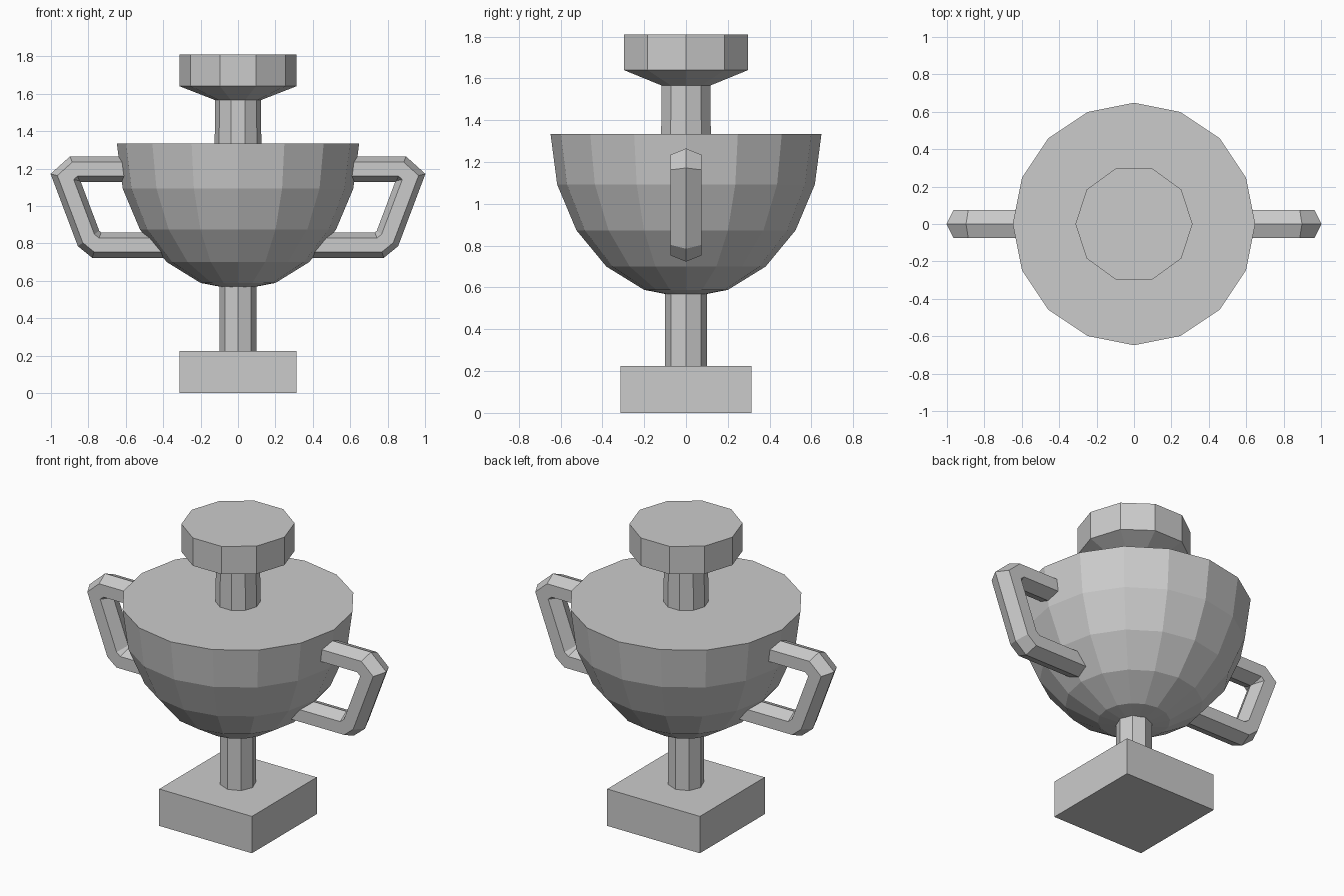
import bpy
import bmesh
from math import cos, sin, pi
from mathutils import Vector

cube = bpy.data.objects.get("Cube")
if cube:
    bpy.data.objects.remove(cube, do_unlink=True)

grey = bpy.data.materials.new("grey metal")
grey.use_nodes = True
GREY = (0.6, 0.6, 0.6, 1)
grey.diffuse_color = GREY
grey.node_tree.nodes["Principled BSDF"].inputs["Base Color"].default_value = GREY


def finish(name, bm):
    """Clean the mesh and add it to the scene as a flat-shaded object."""
    bmesh.ops.remove_doubles(bm, verts=bm.verts[:], dist=0.0005)
    bmesh.ops.recalc_face_normals(bm, faces=bm.faces[:])
    mesh = bpy.data.meshes.new(name)
    bm.to_mesh(mesh)
    bm.free()
    mesh.materials.append(grey)
    obj = bpy.data.objects.new(name, mesh)
    bpy.context.scene.collection.objects.link(obj)
    return obj


def skin(name, loops):
    """Join successive loops of points with quads and cap both ends."""
    bm = bmesh.new()
    rings = [[bm.verts.new(p) for p in loop] for loop in loops]
    n = len(rings[0])
    for a, b in zip(rings, rings[1:]):
        for i in range(n):
            j = (i + 1) % n
            bm.faces.new((a[i], a[j], b[j], b[i]))
    bm.faces.new(rings[0])
    bm.faces.new(rings[-1])
    return finish(name, bm)


def lathe(name, profile, sides):
    """Turn a (radius, height) profile about z."""
    angles = [2 * pi * i / sides for i in range(sides)]
    return skin(name, [[(r * cos(a), r * sin(a), z) for a in angles] for r, z in profile])


# Square foot
bm = bmesh.new()
bmesh.ops.create_cube(bm, size=1)
bmesh.ops.scale(bm, vec=(0.626, 0.626, 0.225), verts=bm.verts[:])
bmesh.ops.translate(bm, vec=(0, 0, 0.1125), verts=bm.verts[:])
finish("base", bm)

# Stem, closed half-sphere bowl, neck and flared knob
lathe("stem", [(0.1, 0.22), (0.1, 0.58)], 8)
RIM, RADIUS, DEPTH = 1.335, 0.648, 0.785
steps = [pi / 10 * i for i in range(5)]
bowl = [(RADIUS * cos(t), RIM - DEPTH * sin(t)) for t in steps]
lathe("bowl", bowl + [(0.001, RIM - DEPTH)], 16)
lathe("neck", [(0.125, 1.33), (0.122, 1.57)], 10)
lathe("knob", [(0.12, 1.565), (0.313, 1.64), (0.313, 1.81)], 10)

# Handles: six-sided bar swept with mitred corners, ends sunk in the bowl
path = [Vector(p) for p in ((0.56, 1.197), (0.872, 1.197), (0.922, 1.152),
                            (0.799, 0.826), (0.756, 0.791), (0.36, 0.791))]
section = [(0.068, 0), (0.037, 0.075), (-0.037, 0.075),
           (-0.068, 0), (-0.037, -0.075), (0.037, -0.075)]
normals = []
for a, b in zip(path, path[1:]):
    d = (b - a).normalized()
    normals.append(Vector((-d.y, d.x)))
loops = []
for i, p in enumerate(path):
    before, after = normals[max(i - 1, 0)], normals[min(i, len(normals) - 1)]
    mitre = (before + after).normalized()
    mitre /= mitre.dot(before)
    loops.append([(p.x + mitre.x * u, y, p.y + mitre.y * u) for u, y in section])
handles = skin("handles", loops)
handles.modifiers.new("Mirror", 'MIRROR').use_clip = False
